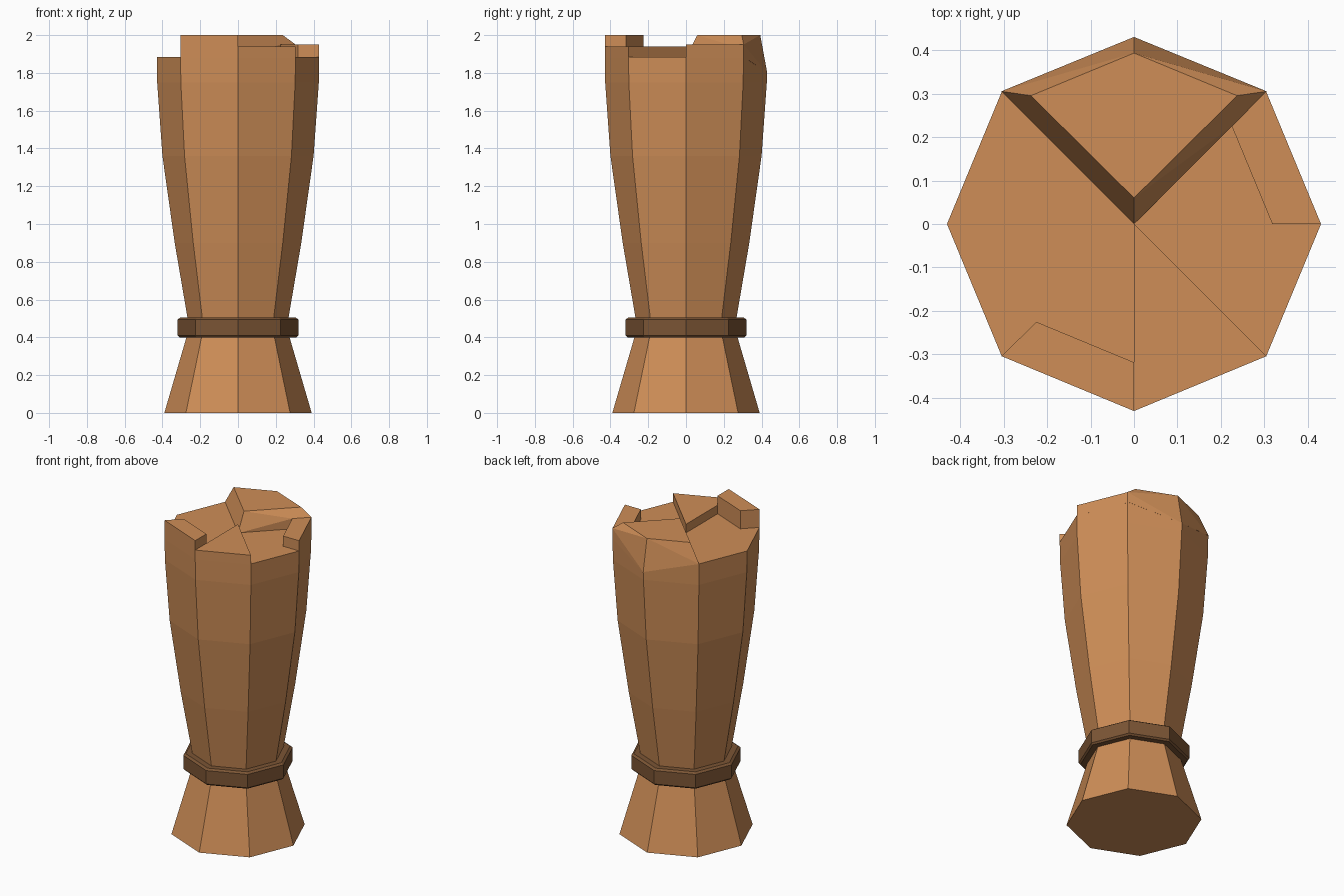
import bpy, bmesh
from math import cos, sin, pi

if "Cube" in bpy.data.objects:
    bpy.data.objects.remove(bpy.data.objects["Cube"])


def material(name, rgb):
    m = bpy.data.materials.new(name)
    m.diffuse_color = (*rgb, 1)
    m.use_nodes = True
    m.node_tree.nodes["Principled BSDF"].inputs["Base Color"].default_value = m.diffuse_color
    return m


WOOD = material("warm wood", (0.62, 0.27, 0.096))
BAND = material("dark band", (0.20, 0.091, 0.035))


def finish(name, bm, mat):
    bmesh.ops.recalc_face_normals(bm, faces=bm.faces)
    me = bpy.data.meshes.new(name)
    bm.to_mesh(me)
    bm.free()
    ob = bpy.data.objects.new(name, me)
    me.materials.append(mat)
    bpy.context.collection.objects.link(ob)
    return ob


def polar(r, k, z):
    """Point on octagon corner k (k = 0 on +x, counted anticlockwise)."""
    return (r * cos(k * pi / 4), r * sin(k * pi / 4), z)


def loft(name, profile, mat, back_corner=None):
    bm = bmesh.new()
    rings = [[bm.verts.new(polar(r, k, z)) for k in range(8)] for r, z in profile]
    if back_corner:
        rings[-1][2].co = back_corner
    for a, b in zip(rings, rings[1:]):
        for k in range(8):
            bm.faces.new((a[k], a[(k + 1) % 8], b[(k + 1) % 8], b[k]))
    bm.faces.new(rings[0])
    # fan on top, because the back corner may be chipped lower
    c = bm.verts.new((0, 0, profile[-1][1]))
    for k in range(8):
        bm.faces.new((rings[-1][k], rings[-1][(k + 1) % 8], c))
    return finish(name, bm, mat)


def hull(name, pts, mat):
    bm = bmesh.new()
    for p in pts:
        bm.verts.new(p)
    bmesh.ops.convex_hull(bm, input=bm.verts)
    bmesh.ops.dissolve_limit(bm, angle_limit=0.01, verts=bm.verts, edges=bm.edges)
    return finish(name, bm, mat)


R, FLOOR = 0.43, 1.885

# flared foot, band and flaring post
loft("foot", [(0.39, 0), (0.27, 0.41)], WOOD)
loft("band", [(0.31, 0.40), (0.32, 0.41), (0.32, 0.495), (0.305, 0.505)], BAND)
loft("post", [(0.265, 0.49), (0.335, 0.9), (0.40, 1.36), (0.428, 1.75), (R, FLOOR)],
     WOOD, back_corner=(0, R, 1.80))

# raised pieces of the broken top: octagon sector, inner radius, height
for name, k, r_in, top in (("front_left_block", 5, 0.318, 2.0),
                           ("front_right_step", 6, 0.0, 1.94),
                           ("right_rim", 0, 0.318, 1.95)):
    hull(name, [polar(r, k + i, z) for r in (r_in, R) for i in (0, 1)
                for z in (FLOOR - 0.005, top)], WOOD)

# back wedge with sloping sides and a chipped back corner
hull("back_wedge", [(0, 0, FLOOR - 0.002), (0.305, 0.305, FLOOR), (-0.305, 0.305, FLOOR),
                    (0, R, 1.80), (0.305, 0.305, 1.95), (0.225, 0.225, 1.95),
                    (0, 0.06, 2), (0.237, 0.295, 2), (0, 0.393, 2), (-0.237, 0.295, 2)], WOOD)
